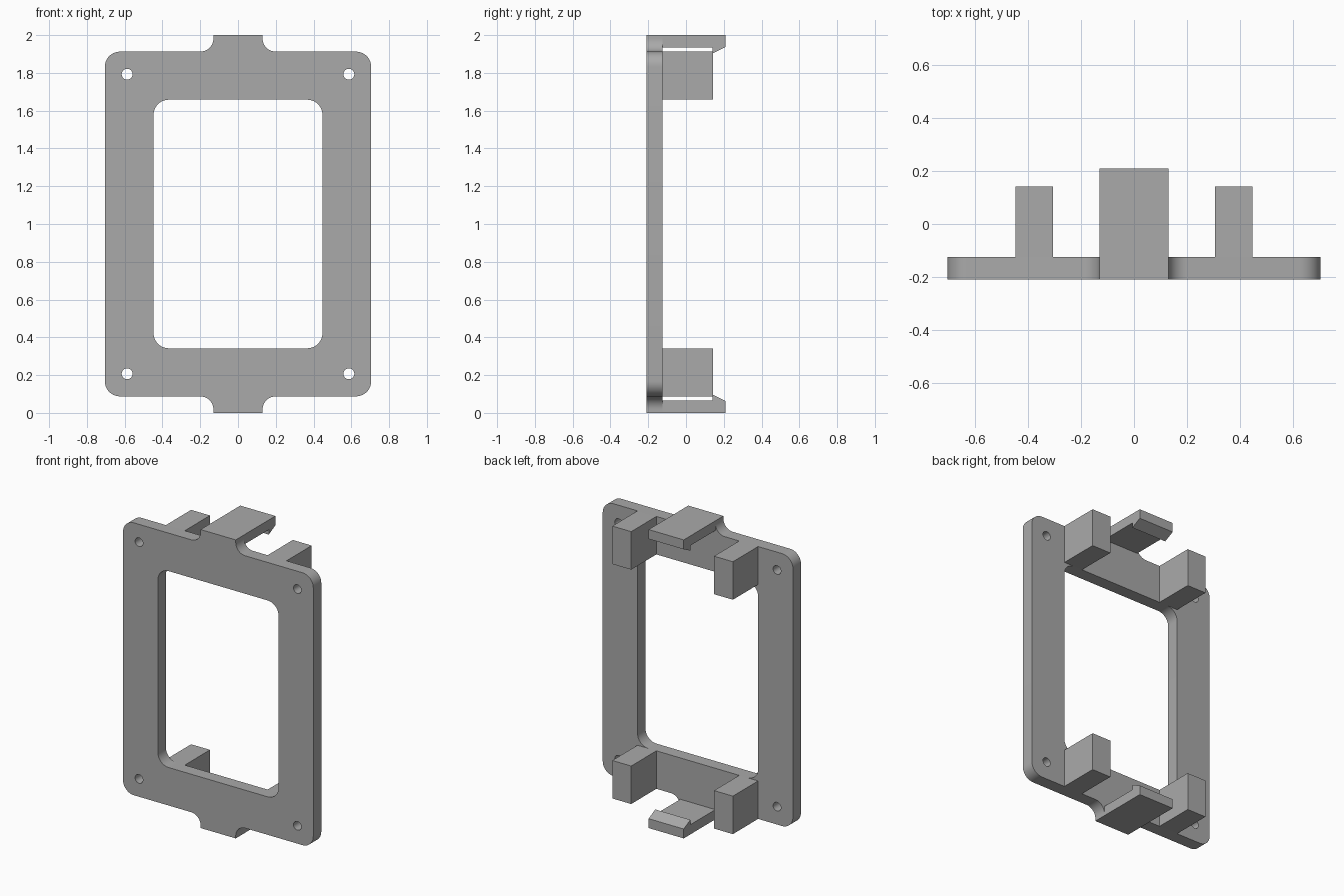
import bpy
import bmesh
from math import cos, sin, pi, radians

old = bpy.data.objects.get("Cube")
if old:
    bpy.data.objects.remove(old, do_unlink=True)

grey = bpy.data.materials.new("matte_grey")
grey.use_nodes = True
colour = (0.4, 0.4, 0.4, 1)
grey.diffuse_color = colour
grey.node_tree.nodes["Principled BSDF"].inputs["Base Color"].default_value = colour

MID = 1.0                      # height of the frame's centre
FRONT, BACK = -0.21, -0.125    # plate faces
HALF_W, HALF_H = 0.705, 0.9125
WIN_W, WIN_H = 0.447, 0.658
TAB_W, FILLET = 0.13, 0.07


def arc(cx, cz, r, start, end, steps=10):
    """Points on an arc, angles in degrees."""
    return [(cx + r * cos(radians(start + (end - start) * i / steps)),
             cz + r * sin(radians(start + (end - start) * i / steps)))
            for i in range(steps + 1)]


def mirrored(quarter):
    """Close a first-quadrant path by mirroring it in x and z."""
    upper = quarter + [(-x, z) for x, z in reversed(quarter)]
    return upper + [(-x, -z) for x, z in upper]


def extruded(name, loops, offset, place):
    """Fill the loops, extrude along offset; place maps 2D to 3D."""
    bm = bmesh.new()
    edges = []
    for loop in loops:
        vs = [bm.verts.new(place(*p)) for p in loop]
        edges += [bm.edges.new((v, vs[i - 1])) for i, v in enumerate(vs)]
    bmesh.ops.triangle_fill(bm, edges=edges, use_beauty=True)
    res = bmesh.ops.extrude_face_region(bm, geom=bm.faces[:], use_keep_orig=True)
    moved = [g for g in res["geom"] if isinstance(g, bmesh.types.BMVert)]
    bmesh.ops.translate(bm, verts=moved, vec=offset)
    bmesh.ops.recalc_face_normals(bm, faces=bm.faces[:])
    mesh = bpy.data.meshes.new(name)
    bm.to_mesh(mesh)
    bm.free()
    mesh.materials.append(grey)
    ob = bpy.data.objects.new(name, mesh)
    bpy.context.collection.objects.link(ob)
    return ob


# Frame plate with end tabs, window and screw holes
r = 0.08
outline = mirrored(arc(HALF_W - r, HALF_H - r, r, 0, 90)
                   + arc(TAB_W + FILLET, HALF_H + FILLET, FILLET, 270, 180)
                   + [(TAB_W, 1.0)])
window = mirrored(arc(WIN_W - r, WIN_H - r, r, 0, 90))
holes = [arc(sx * 0.587, sz * 0.793, 0.029, 0, 345, 23)
         for sx in (-1, 1) for sz in (-1, 1)]
plate = extruded("frame_plate", [outline, window] + holes, (0, BACK - FRONT, 0),
                 lambda x, z: (x, FRONT, MID + z))
bpy.ops.object.select_all(action="DESELECT")
plate.select_set(True)
bpy.context.view_layer.objects.active = plate
bpy.ops.object.shade_smooth_by_angle(angle=pi / 6)

hook = [(BACK, 1.0), (0.21, 1.0), (0.21, 0.937), (0.14, 0.902),
        (0.14, 0.935), (BACK, 0.935)]

for end, s in (("top", 1), ("bottom", -1)):
    # Snap hook with a sloped barb
    extruded(end + "_snap_hook", [hook], (2 * TAB_W, 0, 0),
             lambda y, z: (-TAB_W, y, MID + s * z))
    # Standoff blocks behind the plate
    for side, sx in (("left", 1), ("right", -1)):
        block = [(sx * x, s * z) for x, z in
                 ((0.307, WIN_H), (WIN_W, WIN_H), (WIN_W, HALF_H), (0.307, HALF_H))]
        extruded(f"{end}_{side}_standoff", [block], (0, 0.142 - BACK, 0),
                 lambda x, z: (x, BACK, MID + z))
